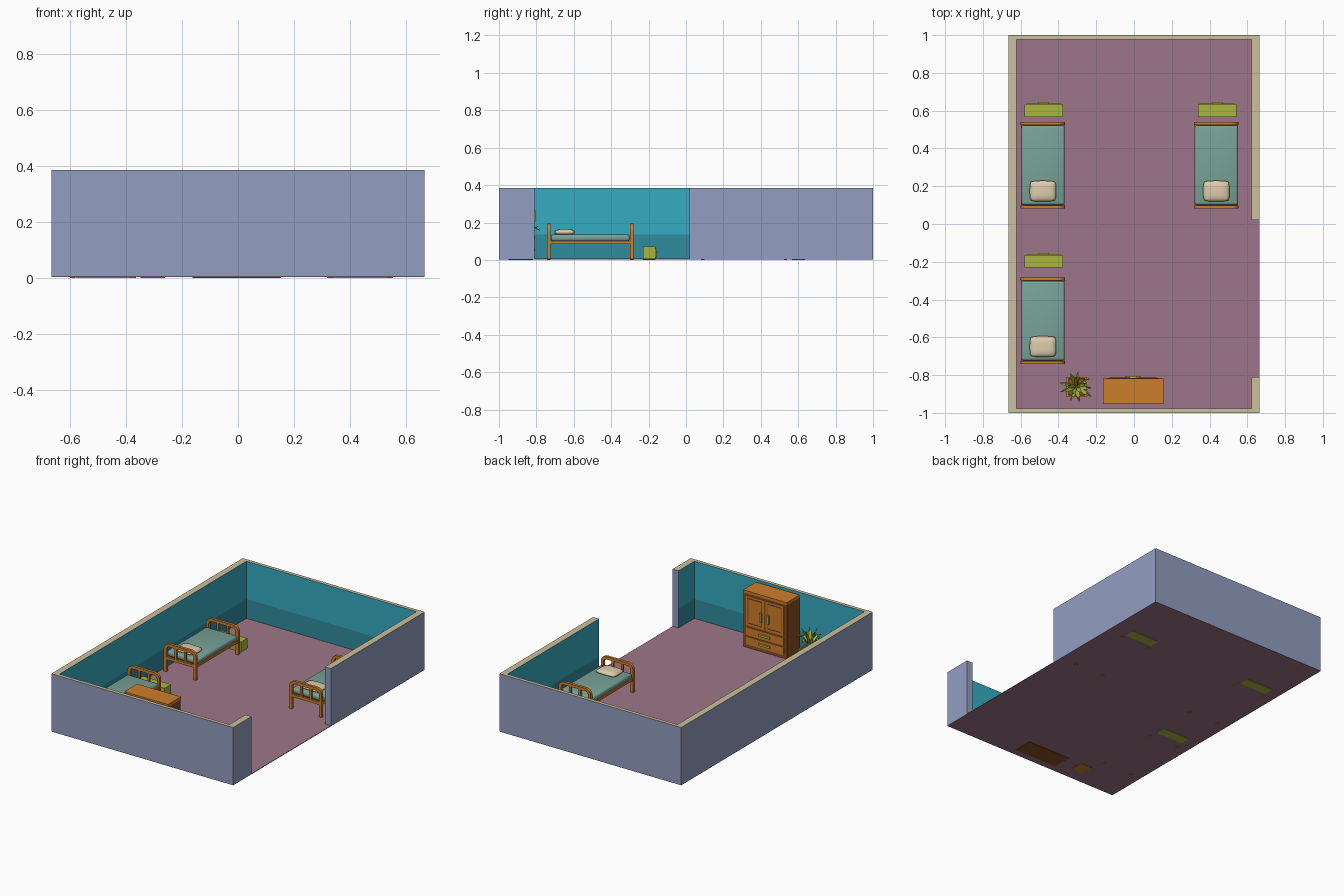
import bpy, bmesh, math, random
from mathutils import Vector

if "Cube" in bpy.data.objects:
    bpy.data.objects.remove(bpy.data.objects["Cube"])

random.seed(4)


def mat(name, r, g, b):
    m = bpy.data.materials.new(name)
    lin = lambda c: ((c / 255 + 0.055) / 1.055) ** 2.4
    m.diffuse_color = (lin(r), lin(g), lin(b), 1)
    m.use_nodes = True
    m.node_tree.nodes["Principled BSDF"].inputs["Base Color"].default_value = m.diffuse_color
    return m


BLUE = mat("outer wall blue grey", 146, 158, 192)
BEIGE = mat("wall top beige", 204, 192, 156)
TEAL = mat("inner wall teal", 54, 172, 194)
DADO = mat("lower wall dark teal", 47, 140, 158)
FLOOR = mat("floor mauve", 158, 118, 138)
ORANGE = mat("orange wood", 206, 126, 44)
BROWN = mat("brown wood", 140, 78, 32)
LIME = mat("lime green", 170, 182, 64)
SAGE = mat("blanket sage", 120, 163, 152)
CREAM = mat("pillow cream", 222, 204, 172)


def finish(name, bm, *mats):
    bmesh.ops.recalc_face_normals(bm, faces=bm.faces)
    me = bpy.data.meshes.new(name)
    bm.to_mesh(me)
    bm.free()
    for m in mats:
        me.materials.append(m)
    ob = bpy.data.objects.new(name, me)
    bpy.context.collection.objects.link(ob)
    return ob


def box(name, x, y, z, m, bevel=0, segs=3):
    """Box from (min, max) ranges."""
    bm = bmesh.new()
    bmesh.ops.create_cube(bm, size=1)
    for v in bm.verts:
        v.co = [(r[0] + r[1]) / 2 + c * (r[1] - r[0]) for r, c in zip((x, y, z), v.co)]
    ob = finish(name, bm, m)
    if bevel:
        mod = ob.modifiers.new("soft edges", 'BEVEL')
        mod.width, mod.segments = bevel, segs
        for p in ob.data.polygons:
            p.use_smooth = True
    return ob


# Room walls: C-shaped plan with a doorway gap on the right side
W, IW, ID = 0.665, 0.622, 0.977
plan = [(W, .02), (W, 1), (-W, 1), (-W, -1), (W, -1), (W, -.81),
        (IW, -.81), (IW, -ID), (-IW, -ID), (-IW, ID), (IW, ID), (IW, .02)]
bm = bmesh.new()
rings = [[bm.verts.new((x, y, z)) for x, y in plan] for z in (.006, .135, .385)]
n = len(plan)
for lo, hi in zip(rings, rings[1:]):
    for i in range(n):
        j = (i + 1) % n
        f = bm.faces.new((lo[i], lo[j], hi[j], hi[i]))
        c = f.calc_center_median()
        if abs(c.x) < IW + .005 and abs(c.y) < ID + .005:
            f.material_index = 3 if c.z < .135 else 2
bm.faces.new(rings[-1]).material_index = 1
bm.faces.new(rings[0][::-1])
finish("walls", bm, BLUE, BEIGE, TEAL, DADO)

box("floor", (-W, W), (-1, 1), (.003, .007), FLOOR)


# Beds
def arch(w, h, r, base=0):
    pts = [(-w / 2, base)]
    for side, start in ((-1, 180), (1, 90)):
        for k in range(6):
            a = math.radians(start - 18 * k)
            pts.append((side * (w / 2 - r) + r * math.cos(a), h - r + r * math.sin(a)))
    return pts + [(w / 2, base)]


def bed_end(name, cx, cy):
    """Rounded hoop with a crossbar and slats."""
    w, h, t, d = .236, .195, .019, .009
    outer, inner = arch(w, h, .04), arch(w - 2 * t, h - t, .022)
    bm = bmesh.new()
    vo, vi = ([bm.verts.new((cx + x, cy - d, z)) for x, z in p] for p in (outer, inner))
    faces = [bm.faces.new((vo[i], vo[i + 1], vi[i + 1], vi[i])) for i in range(len(vo) - 1)]
    ext = bmesh.ops.extrude_face_region(bm, geom=faces, use_keep_orig=True)
    for v in ext["geom"]:
        if isinstance(v, bmesh.types.BMVert):
            v.co.y += 2 * d
    finish(name + "_frame", bm, ORANGE)
    half = w / 2 - t + .002
    box(name + "_crossbar", (cx - half, cx + half), (cy - .007, cy + .007), (.086, .104), ORANGE)
    for s in (-1, 1):
        x = cx + s * .035
        box(name + "_slat", (x - .007, x + .007), (cy - .006, cy + .006), (.1, .18), ORANGE)


def bed(cx, cy):
    bed_end("headboard", cx, cy - .221)
    bed_end("footboard", cx, cy + .221)
    for s in (-1, 1):
        x = cx + s * .106
        box("bed_side_rail", (x - .009, x + .009), (cy - .215, cy + .215), (.086, .102), ORANGE)
    box("bed_base", (cx - .1, cx + .1), (cy - .212, cy + .212), (.09, .1), BROWN)
    box("mattress", (cx - .115, cx + .115), (cy - .211, cy + .211), (.1, .135), SAGE, .013)
    # Plump pillow: thinner toward its edges
    bm = bmesh.new()
    bmesh.ops.create_grid(bm, x_segments=8, y_segments=8, size=1)
    bmesh.ops.extrude_face_region(bm, geom=bm.faces[:], use_keep_orig=True)
    verts = bm.verts[:]
    half = len(verts) // 2
    for i, v in enumerate(verts):
        u, t = v.co.x, v.co.y
        puff = .005 + .012 * (1 - u ** 4) * (1 - t ** 4)
        v.co = (cx + .07 * u * (1 - .1 * t ** 4), cy - .137 + .055 * t * (1 - .1 * u ** 4),
                .148 + (puff if i >= half else -puff))
    pillow = finish("pillow", bm, CREAM)
    for p in pillow.data.polygons:
        p.use_smooth = True


# Bedside chests
def chest(cx, cy):
    x, y = (cx - .102, cx + .102), (cy - .036, cy + .032)
    box("chest_body", x, y, (0, .072), LIME)
    box("chest_drawer", (cx - .092, cx + .092), (cy + .03, cy + .036), (.014, .062), LIME)
    box("chest_handle", (cx - .028, cx + .028), (cy + .035, cy + .042), (.038, .048), LIME)


for bx, by, sy in ((-.482, .311, .603), (.436, .311, .603), (-.482, -.512, -.195)):
    bed(bx, by)
    chest(bx + .004, sy)

# Wardrobe, facing the room (+y)
box("wardrobe_body", (-.163, .153), (-.95, -.82), (0, .365), BROWN)
box("wardrobe_top", (-.165, .155), (-.952, -.817), (.365, .382), ORANGE)
for s in (-1, 1):
    a, b = sorted((-.005 + s * .007, -.005 + s * .137))
    box("wardrobe_door", (a, b), (-.821, -.815), (.155, .352), ORANGE)
    c = -.005 + s * .072
    for name, xr, zr in (("left_groove", (c - .052, c - .047), (.17, .337)),
                         ("right_groove", (c + .047, c + .052), (.17, .337)),
                         ("top_groove", (c - .052, c + .052), (.332, .337)),
                         ("bottom_groove", (c - .052, c + .052), (.17, .175))):
        box("door_" + name, xr, (-.816, -.813), zr, BROWN)
    h = -.005 + s * .027
    box("door_handle", (h - .008, h + .008), (-.815, -.804), (.205, .265), LIME)
for z in (.055, .117):
    box("wardrobe_drawer", (-.142, .132), (-.821, -.815), (z - .026, z + .026), ORANGE)
    box("drawer_handle", (-.045, .035), (-.815, -.806), (z - .007, z + .007), LIME)

# Potted plant
px, py = -.304, -.863
bm = bmesh.new()
loops = []
for half, z in ((.044, 0), (.053, .1), (.044, .1), (.042, .088)):
    loops.append([bm.verts.new((px + half * a, py + half * b, z))
                  for a, b in ((-1, -1), (1, -1), (1, 1), (-1, 1))])
for lo, hi in zip(loops, loops[1:]):
    for i in range(4):
        bm.faces.new((lo[i], lo[(i + 1) % 4], hi[(i + 1) % 4], hi[i]))
bm.faces.new(loops[0])
bm.faces.new(loops[-1]).material_index = 1
finish("plant_pot", bm, ORANGE, BROWN)


def leaf(angle, reach, top, tip):
    """Arching strip that narrows to a point."""
    out = Vector((math.cos(angle), math.sin(angle), 0))
    side = Vector((-out.y, out.x, 0))
    base = Vector((px, py, 0))
    bm = bmesh.new()
    prev = None
    for r, z, w in ((.006, .088, .005), (.3 * reach, .6 * top + .04, .009),
                    (.65 * reach, top, .010), (reach, tip, .001)):
        c = base + out * r + Vector((0, 0, z))
        cur = [bm.verts.new(c - side * w), bm.verts.new(c + Vector((0, 0, -.004))),
               bm.verts.new(c + side * w)]
        if prev:
            for k in (0, 1):
                bm.faces.new((prev[k], prev[k + 1], cur[k + 1], cur[k]))
        prev = cur
    finish("plant_leaf", bm, LIME)


for k in range(9):
    leaf(k * math.tau / 9 + random.uniform(-.15, .15), random.uniform(.078, .097),
         random.uniform(.16, .19), random.uniform(.15, .185))
for k in range(5):
    leaf(k * math.tau / 5 + .4, random.uniform(.035, .055), .2, random.uniform(.215, .24))
